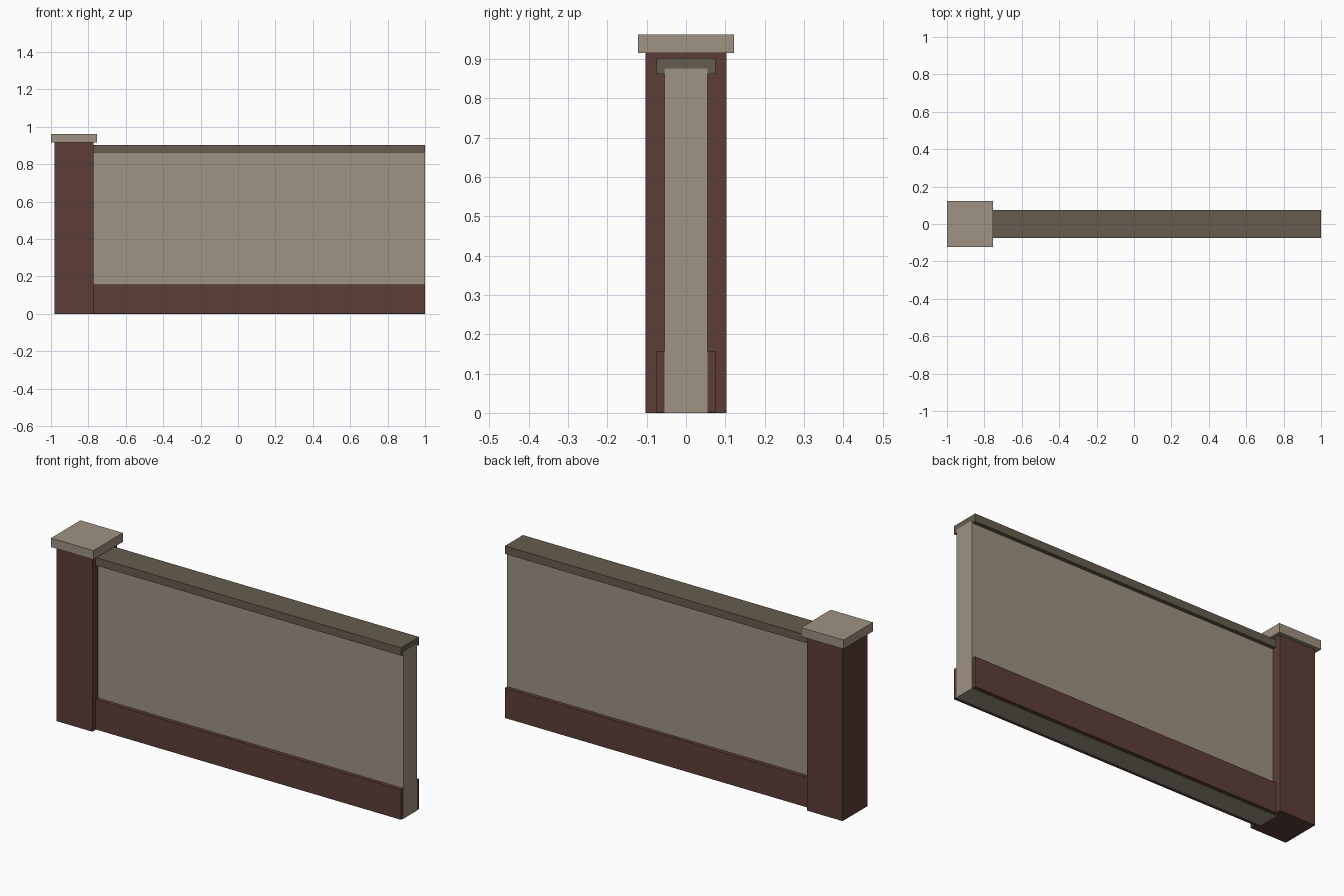
import bpy
import bmesh
from mathutils import Matrix, Vector

old = bpy.data.objects.get("Cube")
if old:
    bpy.data.objects.remove(old, do_unlink=True)


def material(name, rgb):
    mat = bpy.data.materials.new(name)
    mat.use_nodes = True
    color = (*rgb, 1.0)
    mat.diffuse_color = color
    bsdf = next(n for n in mat.node_tree.nodes if n.type == 'BSDF_PRINCIPLED')
    bsdf.inputs["Base Color"].default_value = color
    return mat


def box(name, x0, x1, half_depth, z0, z1, mat):
    """Box spanning x0..x1 and z0..z1, centred on y = 0."""
    size = Vector((x1 - x0, 2 * half_depth, z1 - z0))
    centre = Vector(((x0 + x1) / 2, 0, (z0 + z1) / 2))
    bm = bmesh.new()
    bmesh.ops.create_cube(bm, size=1, matrix=Matrix.LocRotScale(None, None, size))
    mesh = bpy.data.meshes.new(name)
    bm.to_mesh(mesh)
    bm.free()
    mesh.materials.append(mat)
    obj = bpy.data.objects.new(name, mesh)
    obj.location = centre
    bpy.context.collection.objects.link(obj)
    return obj


stone = material("beige stone", (0.342, 0.287, 0.223))
coping = material("dark olive coping", (0.133, 0.107, 0.076))
brick = material("red brown brick", (0.107, 0.048, 0.038))

POST_X = -0.877    # centre of the post
POST_HALF = 0.104
CAP_HALF = 0.123
POST_TOP = 0.915
END = 1.0          # free end of the wall
GAP = 0.001        # keeps flush faces from overlapping

# Post and its cap slab
box("post", POST_X - POST_HALF, POST_X + POST_HALF, 0.103, 0, POST_TOP, brick)
box("post_cap", POST_X - CAP_HALF, POST_X + CAP_HALF, 0.122, POST_TOP, 0.962, stone)

# Wall running from inside the post to the free end
wall_start = POST_X + POST_HALF - 0.02
box("wall_panel", wall_start, END, 0.055, 0, 0.876, stone)
box("wall_plinth", wall_start, END - GAP, 0.075, GAP, 0.158, brick)
box("wall_coping", wall_start, END - GAP, 0.075, 0.862, 0.903, coping)
